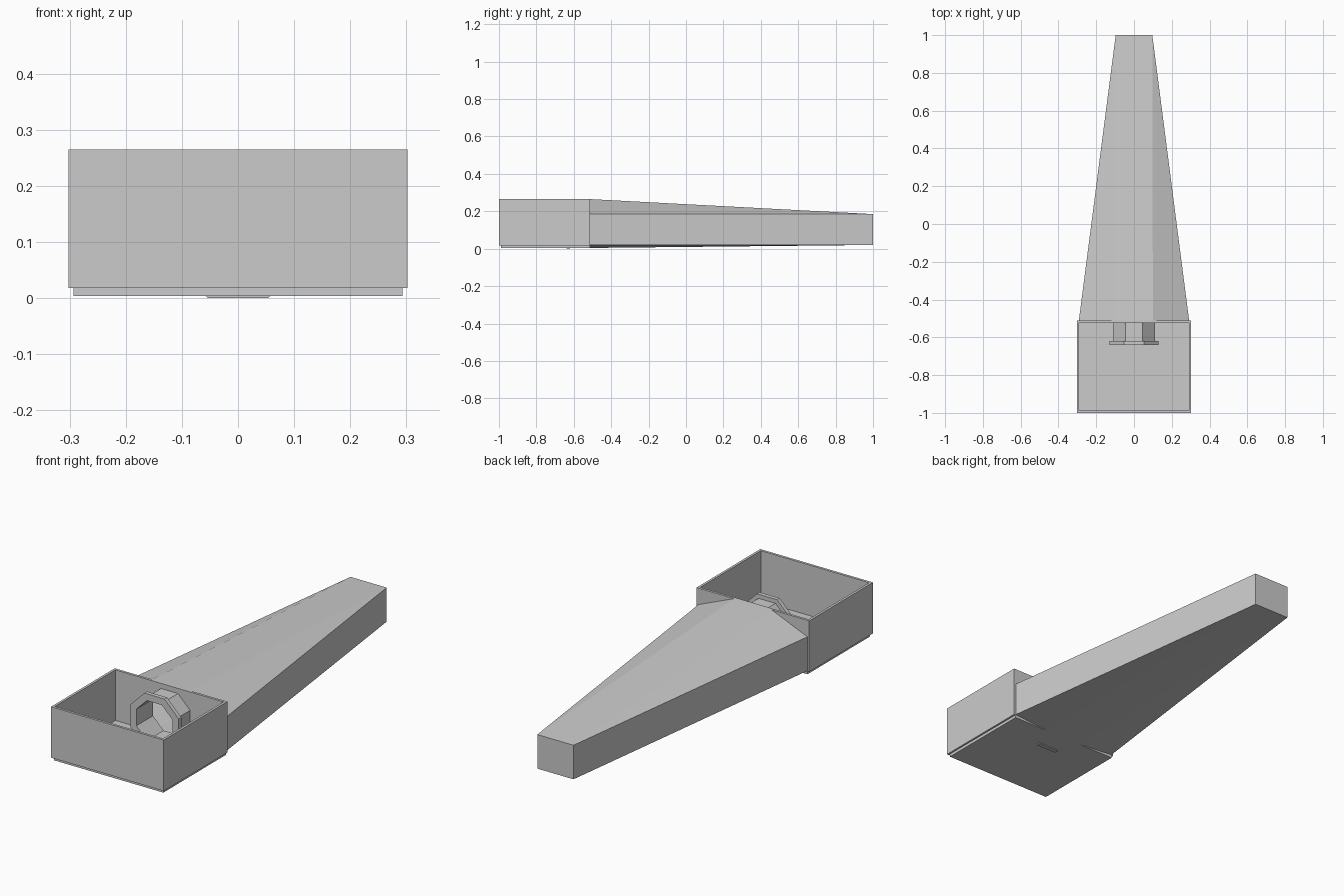
import bpy, bmesh, math

default = bpy.data.objects.get("Cube")
if default:
    bpy.data.objects.remove(default, do_unlink=True)

grey = bpy.data.materials.new("plain_grey")
grey.use_nodes = True
colour = (0.6, 0.6, 0.6, 1)
grey.diffuse_color = colour
grey.node_tree.nodes["Principled BSDF"].inputs["Base Color"].default_value = colour


def finish(name, bm):
    bmesh.ops.recalc_face_normals(bm, faces=bm.faces)
    mesh = bpy.data.meshes.new(name)
    bm.to_mesh(mesh)
    bm.free()
    mesh.materials.append(grey)
    obj = bpy.data.objects.new(name, mesh)
    bpy.context.collection.objects.link(obj)
    return obj


def box(name, x, y, z):
    """Box from (low, high) pairs on each axis."""
    bm = bmesh.new()
    bmesh.ops.create_cube(bm, size=1)
    for v in bm.verts:
        v.co = [pair[0] if c < 0 else pair[1] for c, pair in zip(v.co, (x, y, z))]
    return finish(name, bm)


def octagon(bm, apothem, y):
    """Upright octagon with a flat side down."""
    r = apothem / math.cos(math.pi / 8)
    angles = [math.pi / 8 + k * math.pi / 4 for k in range(8)]
    return [bm.verts.new((r * math.cos(a), y, PORT_Z + r * math.sin(a))) for a in angles]


def skin(bm, a, b):
    for i in range(len(a)):
        j = (i + 1) % len(a)
        bm.faces.new((a[i], a[j], b[j], b[i]))


def pipe(name, outer, inner, y0, y1):
    bm = bmesh.new()
    rings = [octagon(bm, r, y) for r, y in ((outer, y0), (outer, y1), (inner, y1), (inner, y0))]
    for k in range(4):
        skin(bm, rings[k], rings[(k + 1) % 4])
    return finish(name, bm)


HALF, FRONT, BACK = 0.302, -1.0, -0.512
LOW, TOP, WALL = 0.018, 0.265, 0.012
PORT_Z, BORE = 0.13, 0.097

# Open bin: floor and four walls
box("floor", (-0.293, 0.293), (FRONT + 0.01, BACK), (0.004, LOW + 0.002))
box("front_wall", (-HALF, HALF), (FRONT, FRONT + WALL), (LOW, TOP))
for side, s in (("left", 1), ("right", -1)):
    span = sorted((s * HALF, s * (HALF - WALL)))
    box(side + "_wall", span, (FRONT + WALL, BACK), (LOW, TOP))
back_wall = box("back_wall", (WALL - HALF, HALF - WALL), (BACK - WALL, BACK), (LOW, TOP))

# Octagonal opening through the back wall
bm = bmesh.new()
near, far = octagon(bm, BORE, BACK - 0.05), octagon(bm, BORE, BACK + 0.05)
skin(bm, near, far)
bm.faces.new(near)
bm.faces.new(far)
cutter = finish("port_cutter", bm)
cutter.hide_render = True
cut = back_wall.modifiers.new("port", "BOOLEAN")
cut.operation, cut.object, cut.solver = "DIFFERENCE", cutter, "EXACT"
bpy.context.view_layer.objects.active = back_wall
bpy.ops.object.modifier_apply(modifier=cut.name)
bpy.data.objects.remove(cutter, do_unlink=True)

# Spout pipe with its end flange
pipe("spout_pipe", 0.11, BORE, -0.63, BACK - WALL)
pipe("spout_flange", 0.13, BORE, -0.64, -0.62)

# Tapering hollow arm: eight-sided at the bin, rectangular at the tip
bm = bmesh.new()
right_half = [(0.1, 0.004), (0.292, 0.02), (0.292, 0.185), (0.1, TOP)]
section = right_half + [(-x, z) for x, z in reversed(right_half)]
root = [bm.verts.new((x, BACK, z)) for x, z in section]
tip = [bm.verts.new((sx * 0.097, 1.0, z)) for sx, z in ((1, 0.02), (1, 0.185), (-1, 0.185), (-1, 0.02))]
for k in range(4):
    a, b = root[2 * k], root[2 * k + 1]
    bm.faces.new((a, b, tip[k]))                                   # corner triangle
    bm.faces.new((b, root[(2 * k + 2) % 8], tip[(k + 1) % 4], tip[k]))  # main side
bm.faces.new(tip)
arm = finish("tapered_arm", bm)
shell = arm.modifiers.new("shell", "SOLIDIFY")
shell.thickness, shell.offset = 0.01, -1
